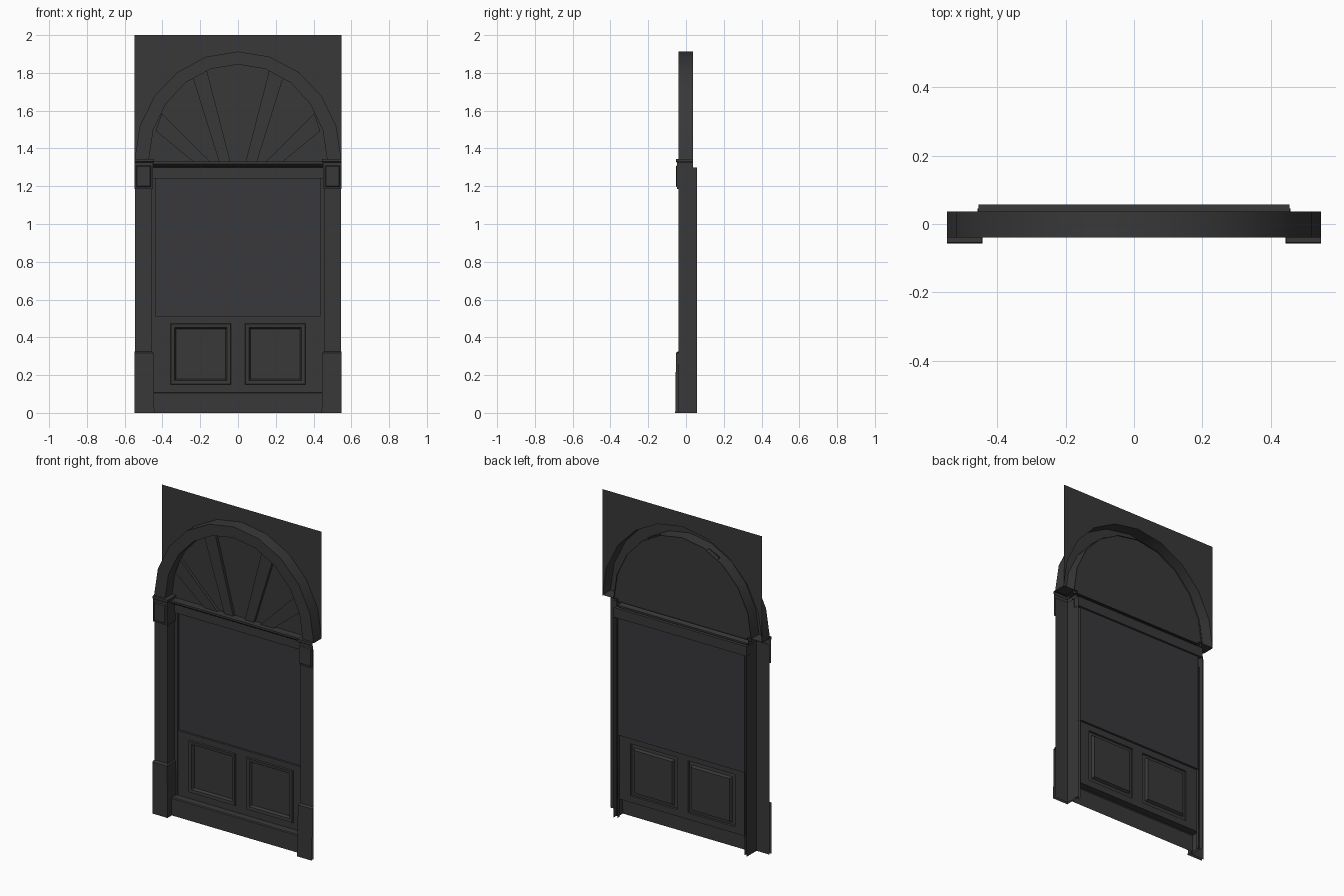
import bpy, math

if "Cube" in bpy.data.objects:
    bpy.data.objects.remove(bpy.data.objects["Cube"])

dark = bpy.data.materials.new("dark_paint")
dark.diffuse_color = (0.04, 0.04, 0.04, 1)
dark.use_nodes = True
dark.node_tree.nodes["Principled BSDF"].inputs["Base Color"].default_value = dark.diffuse_color
pane = bpy.data.materials.new("pane")
pane.diffuse_color = (0.04, 0.04, 0.045, 0.8)
pane.use_nodes = True
pane.node_tree.nodes["Principled BSDF"].inputs["Base Color"].default_value = pane.diffuse_color


def add(name, verts, faces, mirror=False, mat=dark):
    me = bpy.data.meshes.new(name)
    me.from_pydata(verts, [], faces)
    me.materials.append(mat)
    ob = bpy.data.objects.new(name, me)
    bpy.context.collection.objects.link(ob)
    if mirror:
        m = ob.modifiers.new("Mirror", 'MIRROR')
        m.use_mirror_merge = False
    return ob


def loft(name, rows, closed=False, cap=False, mirror=False, mat=dark):
    """Skin a list of equally long point rows."""
    n = len(rows[0])
    verts = [p for r in rows for p in r]
    faces = []
    for i in range(len(rows) - 1):
        for j in range(n if closed else n - 1):
            k = (j + 1) % n
            faces.append((i * n + j, i * n + k, (i + 1) * n + k, (i + 1) * n + j))
    if cap:
        faces.append(tuple(range((len(rows) - 1) * n, len(rows) * n)))
    return add(name, verts, faces, mirror, mat)


def rect(x0, x1, z0, z1, y):
    return [(x0, y, z0), (x1, y, z0), (x1, y, z1), (x0, y, z1)]


def bar(name, x, profile):
    """Horizontal moulding: (y, z) profile stretched from -x to x."""
    return loft(name, [[(-x, y, z) for y, z in profile], [(x, y, z) for y, z in profile]])


def ellipse(a, b, y, n=10, cz=1.34):
    return [(-a * math.cos(math.pi * i / n), y, cz + b * math.sin(math.pi * i / n))
            for i in range(n + 1)]


YB = 0.037   # back plane of the wall

# arch moulding, open at the back
arch = loft("arch", [ellipse(.547, .573, YB), ellipse(.547, .573, -.04),
                     ellipse(.472, .505, -.04), ellipse(.472, .505, YB)])
bpy.ops.object.select_all(action='DESELECT')
arch.select_set(True)
bpy.context.view_layer.objects.active = arch
bpy.ops.object.shade_smooth_by_angle(angle=math.radians(30))

# flat wall above the arch
outer = ellipse(.547, .573, YB)
loft("spandrel_wall", [outer, [(x, y, 2.0) for x, y, z in outer]])

# fan panel with radiating channel ribs
FY = .028
inner = ellipse(.472, .505, FY)
loft("fan_panel", [inner, [(x, y, 1.325) for x, y, z in inner]])
for i, (a0, a1, b0, b1) in enumerate([((.04, 1.328), (.165, 1.813), (.10, 1.328), (.24, 1.778)),
                                      ((.145, 1.328), (.405, 1.585), (.235, 1.328), (.435, 1.492))]):
    loft("fan_rib_%d" % i, [[(x, y, z) for (x, z), y in ((a0, FY), (a0, .01), (b0, .01), (b0, FY))],
                            [(x, y, z) for (x, z), y in ((a1, FY), (a1, .01), (b1, .01), (b1, FY))]],
         mirror=True)

# transom between the fan and the glass
bar("transom", .457, [(YB, 1.33), (-.02, 1.33), (-.02, 1.318), (0, 1.303), (.02, 1.30),
                      (.02, 1.24), (.045, 1.24)])
bar("transom_back", .455, [(YB, 1.30), (.057, 1.30), (.057, 1.24), (.045, 1.24)])

# pilasters, open on the outer side, with the jamb step
for name, sec in (("pilaster", [(.545, -.04), (.455, -.04), (.455, .057)]),
                  ("jamb", [(.455, .03), (.434, .03), (.434, .05)])):
    loft(name, [[(x, y, z) for x, y in sec] for z in (0, 1.30)], mirror=True)


def block(name, sections):
    """L-shaped pilaster casing from (z, inner x, front y) sections."""
    return loft(name, [[(.547, y, z), (x, y, z), (x, YB, z)] for z, x, y in sections], mirror=True)


# plinth blocks
block("plinth", [(0, .443, -.057), (.318, .448, -.053), (.326, .455, -.04)])
# capitals
block("capital", [(1.185, .455, -.04), (1.185, .45, -.048), (1.325, .45, -.048),
                  (1.33, .445, -.054), (1.345, .445, -.054)])
add("capital_top", [(.547, -.054, 1.345), (.445, -.054, 1.345), (.445, YB, 1.345), (.547, YB, 1.345)],
    [(0, 1, 2, 3)], mirror=True)
loft("capital_panel", [rect(.46, .54, 1.195, 1.31, -.048), rect(.465, .535, 1.2, 1.305, -.054)],
     closed=True, cap=True, mirror=True)

# window glass
add("glass", rect(-.435, .435, .51, 1.24, .045), [(0, 1, 2, 3)], mat=pane)

# lower door: stiles and rails around two recessed panels
PY = .032
X0, X1, Z0, Z1 = .037, .357, .15, .473
bar("top_rail", .435, [(.045, .51), (PY, .51), (PY, Z1)])
bar("bottom_rail", .435, [(PY, Z0), (PY, .11)])
add("middle_stile", rect(-X0, X0, Z0, Z1, PY), [(0, 1, 2, 3)])
add("side_stile", rect(X1, .435, Z0, Z1, PY), [(0, 1, 2, 3)], mirror=True)
rows = [rect(X0 + d, X1 - d, Z0 + d, Z1 - d, y) for d, y in
        ((0, PY), (.003, .024), (.022, .026), (.03, .042), (.036, .042))]
loft("door_panel", rows, closed=True, cap=True, mirror=True)

# kick board at the foot
bar("kick_board", .446, [(PY, .11), (-.01, .11), (-.015, .105), (-.015, 0)])
